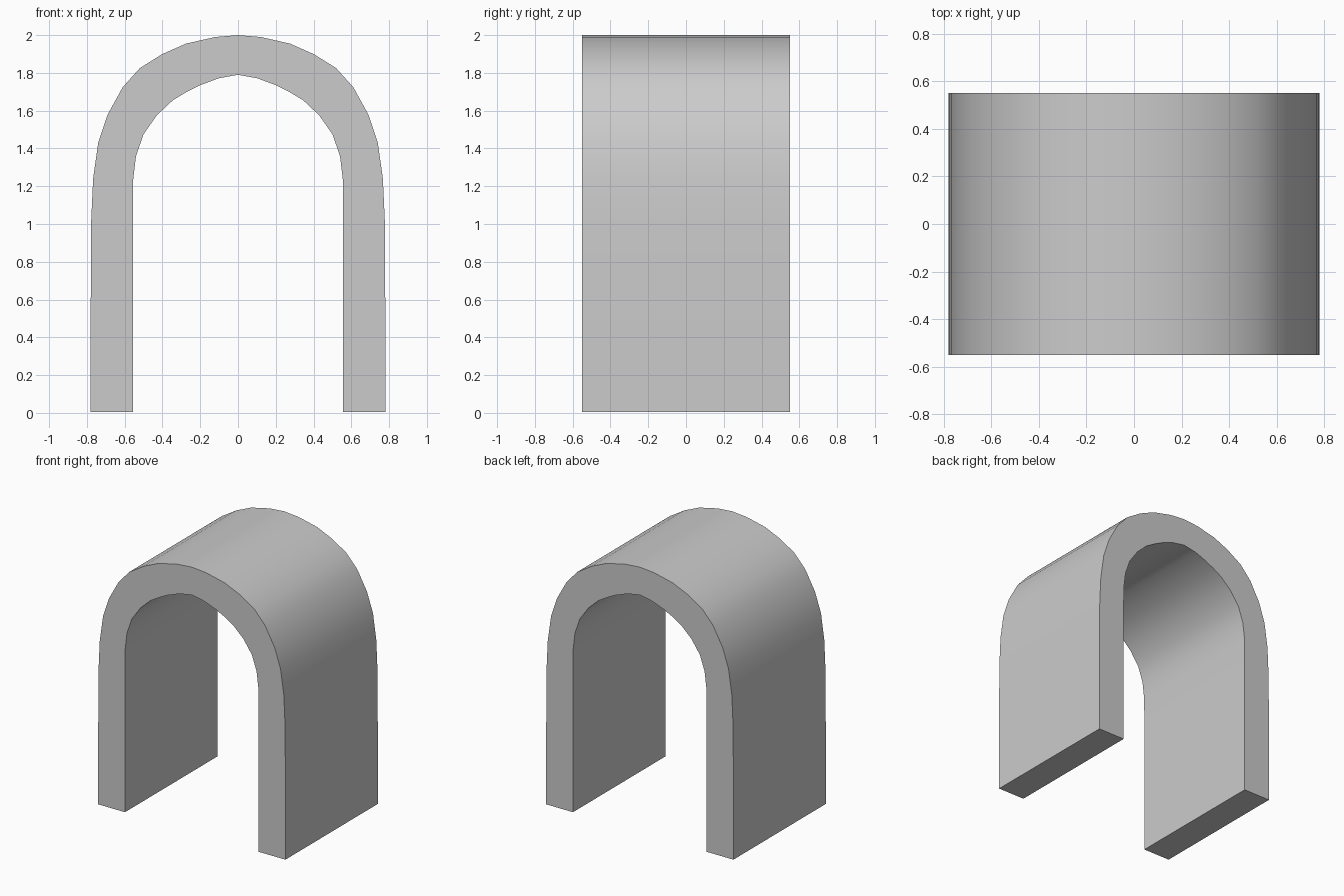
import bpy, bmesh

if "Cube" in bpy.data.objects:
    bpy.data.objects.remove(bpy.data.objects["Cube"])

HALF_DEPTH = 0.55

# Right half of the arch section, from foot to crown: outer and inner (x, z)
outer = [(0.78, 0.005), (0.78, 0.5), (0.778, 1.0), (0.767, 1.24), (0.74, 1.43),
         (0.69, 1.58), (0.61, 1.725), (0.52, 1.825), (0.40, 1.90),
         (0.275, 1.955), (0.12, 1.99), (0.0, 2.0)]
inner = [(0.557, 0.005), (0.557, 0.5), (0.557, 1.0), (0.555, 1.235), (0.54, 1.36),
         (0.50, 1.475), (0.43, 1.575), (0.345, 1.655), (0.27, 1.70),
         (0.20, 1.735), (0.10, 1.772), (0.0, 1.79)]


def mirrored(half):
    return half + [(-x, z) for x, z in reversed(half[:-1])]


# Rectangular cross-section swept along the mirrored arch
bm = bmesh.new()
rings = []
for (ox, oz), (ix, iz) in zip(mirrored(outer), mirrored(inner)):
    rings.append([bm.verts.new(p) for p in (
        (ox, -HALF_DEPTH, oz), (ox, HALF_DEPTH, oz),
        (ix, HALF_DEPTH, iz), (ix, -HALF_DEPTH, iz))])
for a, b in zip(rings, rings[1:]):
    for i in range(4):
        j = (i + 1) % 4
        bm.faces.new((a[i], a[j], b[j], b[i]))

# Flat feet
bm.faces.new(rings[0])
bm.faces.new(rings[-1])
bmesh.ops.recalc_face_normals(bm, faces=bm.faces)

mesh = bpy.data.meshes.new("arch")
bm.to_mesh(mesh)
bm.free()
arch = bpy.data.objects.new("arch", mesh)
bpy.context.collection.objects.link(arch)

# Smooth curved surfaces, crisp rims
bpy.context.view_layer.objects.active = arch
arch.select_set(True)
bpy.ops.object.shade_smooth_by_angle()
